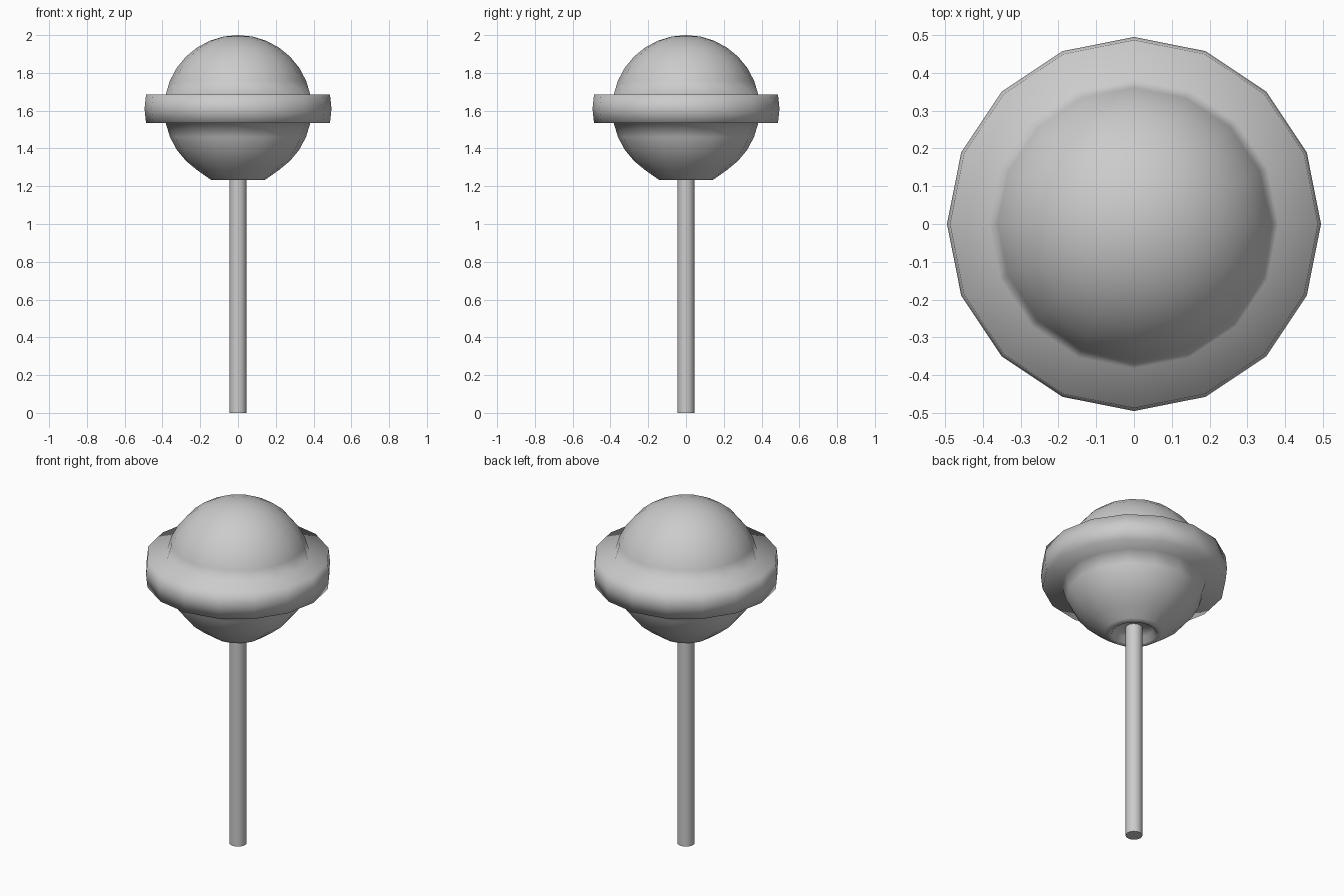
import bpy, bmesh
from math import sin, cos, pi, radians

if "Cube" in bpy.data.objects:
    bpy.data.objects.remove(bpy.data.objects["Cube"])

SIDES = 16
R, CZ = 0.39, 1.61        # candy ball radius and centre height


def lathe(name, profile):
    """Revolve an (r, z) profile about z into a smooth object."""
    bm = bmesh.new()
    verts = [bm.verts.new((r, 0, z)) for r, z in profile]
    edges = [bm.edges.new(p) for p in zip(verts, verts[1:])]
    bmesh.ops.spin(bm, geom=verts + edges, cent=(0, 0, 0), axis=(0, 0, 1),
                   angle=2 * pi, steps=SIDES, use_duplicate=False)
    bmesh.ops.remove_doubles(bm, verts=bm.verts, dist=0.0005)
    bmesh.ops.recalc_face_normals(bm, faces=bm.faces)
    for f in bm.faces:
        f.smooth = True
    mesh = bpy.data.meshes.new(name)
    bm.to_mesh(mesh)
    bm.free()
    obj = bpy.data.objects.new(name, mesh)
    bpy.context.collection.objects.link(obj)
    return obj


def lat(deg):
    return (R * cos(radians(deg)), CZ + R * sin(radians(deg)))


# Candy: ball with a raised band round the middle and a recess for the stick
step = 11.25
top = [(0, CZ + R)] + [lat(90 - i * step) for i in range(1, 8)]
band = [(0.487, CZ + 0.076), (0.495, CZ), (0.487, CZ - 0.076)]
bottom = [lat(-i * step) for i in range(1, 6)]
recess = [(0.155, 1.242), (0.142, 1.233), (0.118, 1.236), (0.105, 1.27), (0, 1.27)]
lathe("candy", top + band + bottom + recess)

# Stick
stick = lathe("stick", [(0, 1.3), (0.045, 1.3), (0.045, 0), (0, 0)])
bpy.context.view_layer.objects.active = stick
stick.select_set(True)
bpy.ops.object.shade_smooth_by_angle(angle=radians(40))
